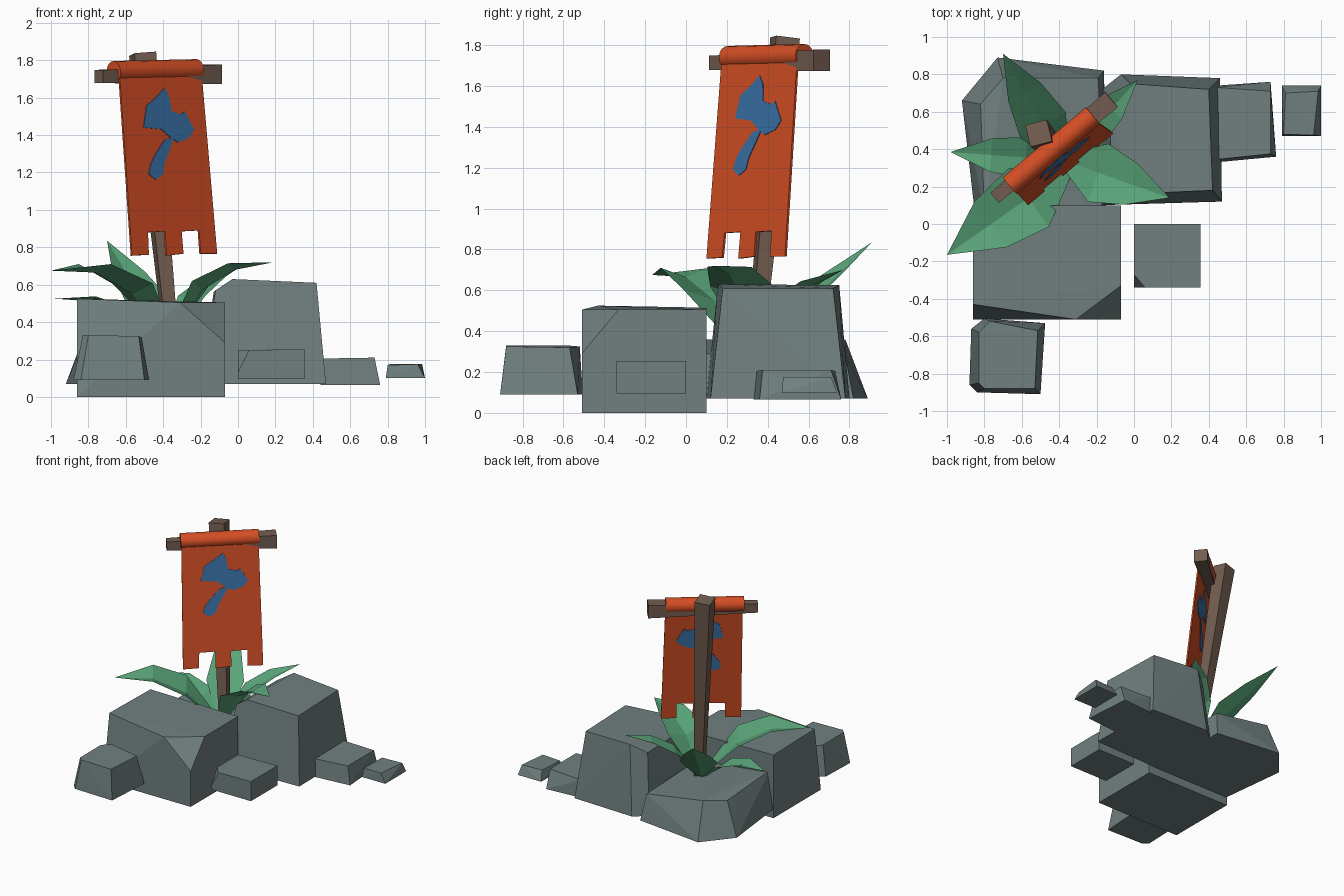
import bpy, bmesh
from mathutils import Vector as V

if "Cube" in bpy.data.objects:
    bpy.data.objects.remove(bpy.data.objects["Cube"])


def material(name, rgb):
    m = bpy.data.materials.new(name)
    m.diffuse_color = (*rgb, 1)
    m.use_nodes = True
    m.node_tree.nodes["Principled BSDF"].inputs["Base Color"].default_value = m.diffuse_color
    return m


STONE = material("grey stone", (0.165, 0.215, 0.215))
CLOTH = material("orange cloth", (0.66, 0.077, 0.018))
PAINT = material("blue paint", (0.042, 0.17, 0.40))
WOOD = material("brown wood", (0.17, 0.11, 0.08))
LEAF = material("green leaf", (0.10, 0.37, 0.19))


def finish(name, bm, mat, recalc=True):
    if recalc:
        bmesh.ops.recalc_face_normals(bm, faces=bm.faces)
    me = bpy.data.meshes.new(name)
    bm.to_mesh(me)
    bm.free()
    me.materials.append(mat)
    ob = bpy.data.objects.new(name, me)
    bpy.context.collection.objects.link(ob)
    return ob


def rock(name, z0, base, top):
    """Faceted stone: hull around a flat base outline and top points."""
    bm = bmesh.new()
    for p in [(x, y, z0) for x, y in base] + top:
        bm.verts.new(p)
    res = bmesh.ops.convex_hull(bm, input=bm.verts)
    loose = [v for v in bm.verts if not v.link_faces]
    bmesh.ops.delete(bm, geom=loose, context='VERTS')
    bmesh.ops.dissolve_limit(bm, angle_limit=0.03, verts=bm.verts, edges=bm.edges)
    finish(name, bm, STONE)


def beam(name, p0, p1, s0, s1, ref):
    """Tapered square timber from p0 to p1."""
    p0, p1, ref = V(p0), V(p1), V(ref)
    d = (p1 - p0).normalized()
    a = (ref - d * ref.dot(d)).normalized()
    b = d.cross(a)
    bm = bmesh.new()
    rings = [[bm.verts.new(p + (a * i + b * j) * s / 2)
              for i, j in ((-1, -1), (1, -1), (1, 1), (-1, 1))]
             for p, s in ((p0, s0), (p1, s1))]
    for r in rings:
        bm.faces.new(r)
    for k in range(4):
        n = (k + 1) % 4
        bm.faces.new((rings[0][k], rings[0][n], rings[1][n], rings[1][k]))
    finish(name, bm, WOOD)


FRONT = V((0.64, -0.76, 0.10)).normalized()


def on_banner(x, z, off):
    """Point on the leaning banner plane, from its front-view position."""
    return V((x, 0.175 + 0.841 * (x + 0.635) + 0.134 * (z - 1.69), z)) + FRONT * off


def panel(name, outline, off0, off1, mat):
    bm = bmesh.new()
    a = [bm.verts.new(on_banner(x, z, off0)) for x, z in outline]
    b = [bm.verts.new(on_banner(x, z, off1)) for x, z in outline]
    bm.faces.new(a)
    bm.faces.new(b[::-1])
    for k in range(len(a)):
        n = (k + 1) % len(a)
        bm.faces.new((a[k], b[k], b[n], a[n]))
    finish(name, bm, mat)


# Rocks
rock("front_left_rock", 0,
     [(-0.86, -0.51), (-0.07, -0.51), (-0.07, 0.10), (-0.86, 0.10)],
     [(-0.86, -0.43, 0.525), (-0.31, -0.51, 0.505), (-0.07, -0.33, 0.505),
      (-0.07, -0.51, 0.29), (-0.07, 0.10, 0.505), (-0.86, 0.10, 0.515)])
rock("back_right_rock", 0.07,
     [(-0.20, 0.10), (0.47, 0.12), (0.46, 0.78), (-0.07, 0.80), (-0.17, 0.72)],
     [(-0.03, 0.16, 0.63), (0.42, 0.18, 0.61), (0.40, 0.72, 0.61),
      (-0.02, 0.75, 0.625), (-0.12, 0.15, 0.57), (-0.13, 0.68, 0.56)])
rock("back_left_rock", 0.07,
     [(-0.92, 0.66), (-0.73, 0.89), (-0.16, 0.82), (-0.15, 0.05), (-0.85, 0.05)],
     [(-0.82, 0.64, 0.34), (-0.70, 0.78, 0.36), (-0.19, 0.78, 0.28),
      (-0.17, 0.06, 0.29), (-0.80, 0.06, 0.36)])
rock("small_front_rock", 0.09,
     [(-0.88, -0.86), (-0.84, -0.90), (-0.50, -0.91), (-0.475, -0.53),
      (-0.80, -0.505), (-0.87, -0.56)],
     [(-0.83, -0.85, 0.33), (-0.80, -0.88, 0.33), (-0.53, -0.88, 0.325),
      (-0.515, -0.57, 0.32), (-0.77, -0.52, 0.325), (-0.83, -0.58, 0.33)])
rock("middle_pebble", 0.095,
     [(0, -0.34), (0.355, -0.34), (0.355, 0), (0, 0)],
     [(0, -0.27, 0.25), (0.06, -0.34, 0.25), (0.355, -0.34, 0.255),
      (0.355, 0, 0.255), (0, 0, 0.25), (0, -0.34, 0.13)])
rock("right_pebble", 0.065,
     [(0.44, 0.33), (0.76, 0.36), (0.73, 0.76), (0.44, 0.74)],
     [(0.44, 0.345, 0.205), (0.73, 0.375, 0.21), (0.73, 0.71, 0.21),
      (0.44, 0.73, 0.205)])
rock("far_right_pebble", 0.10,
     [(0.79, 0.47), (1.0, 0.47), (1.0, 0.74), (0.79, 0.74)],
     [(0.80, 0.48, 0.17), (0.96, 0.475, 0.175), (0.985, 0.71, 0.175),
      (0.81, 0.70, 0.175)])

# Pole and crossbar
beam("pole", (-0.345, 0.325, 0.18), (-0.51, 0.485, 1.835), 0.06, 0.12, (0.97, 0.24, 0))
beam("crossbar", (-0.745, 0.14, 1.713), (-0.12, 0.665, 1.725), 0.07, 0.105, (0, 0, 1))

# Rolled sleeve of the banner
p, q = V((-0.665, 0.205, 1.738)), V((-0.22, 0.58, 1.748))
bm = bmesh.new()
bmesh.ops.create_cone(bm, cap_ends=True, segments=16, radius1=0.058, radius2=0.058,
                      depth=(q - p).length)
bm.transform((q - p).to_track_quat('Z', 'Y').to_matrix().to_4x4())
bmesh.ops.translate(bm, verts=bm.verts, vec=(p + q) / 2)
sleeve = finish("banner_sleeve", bm, CLOTH)
bpy.context.view_layer.objects.active = sleeve
sleeve.select_set(True)
bpy.ops.object.shade_smooth_by_angle()

# Banner cloth with notched lower edge
panel("banner", [(-0.637, 1.73), (-0.57, 0.755), (-0.48, 0.76), (-0.485, 0.88),
                 (-0.393, 0.885), (-0.385, 0.755), (-0.295, 0.765), (-0.305, 0.885),
                 (-0.212, 0.89), (-0.203, 0.765), (-0.115, 0.765), (-0.198, 1.73)],
      -0.006, 0.006, CLOTH)

# Painted axe on both sides of the banner
blade = [(-0.40, 1.65), (-0.375, 1.61), (-0.36, 1.525), (-0.31, 1.51), (-0.29, 1.525),
         (-0.27, 1.485), (-0.24, 1.43), (-0.267, 1.385), (-0.325, 1.36), (-0.365, 1.385),
         (-0.415, 1.43), (-0.51, 1.44), (-0.495, 1.555), (-0.45, 1.595)]
handle = [(-0.40, 1.37), (-0.345, 1.395), (-0.37, 1.325), (-0.40, 1.245),
          (-0.407, 1.19), (-0.445, 1.16), (-0.482, 1.19), (-0.472, 1.245), (-0.445, 1.30)]
for side, a, b in (("front", 0.005, 0.010), ("back", -0.010, -0.005)):
    panel("axe_blade_" + side, blade, a, b, PAINT)
    panel("axe_handle_" + side, handle, a, b, PAINT)


# Leaves: folded blades arching out from the pole's foot
def leaf(name, tip, z1, z2, w1, w2, base=(-0.38, 0.34)):
    root, end = V((*base, 0.29)), V(tip)
    side = V((-(end.y - root.y), end.x - root.x, 0)).normalized()
    bm = bmesh.new()
    rows = []
    for t, z, w in ((0, 0.29, 0.03), (0.33, z1, w1), (0.64, z2, w2)):
        c = root.lerp(end, t)
        c.z = z
        rows.append([bm.verts.new(c + side * w * k + V((0, 0, abs(k) * w * 0.3)))
                     for k in (-1, 0, 1)])
    for r, s in zip(rows, rows[1:]):
        for k in (0, 1):
            bm.faces.new((r[k], s[k], s[k + 1], r[k + 1]))
    t = bm.verts.new(end)
    for k in (0, 1):
        bm.faces.new((rows[-1][k], t, rows[-1][k + 1]))
    finish(name, bm, LEAF, recalc=False)


leaf("leaf_back", (-0.70, 0.91, 0.835), 0.48, 0.64, 0.14, 0.10)
leaf("leaf_back_right", (0.02, 0.77, 0.70), 0.51, 0.62, 0.10, 0.08)
leaf("leaf_right", (0.19, 0.14, 0.72), 0.57, 0.68, 0.165, 0.115)
leaf("leaf_front_left", (-1.0, -0.165, 0.675), 0.55, 0.665, 0.19, 0.15, (-0.35, 0.29))
leaf("leaf_left", (-0.98, 0.385, 0.525), 0.44, 0.51, 0.11, 0.09)
